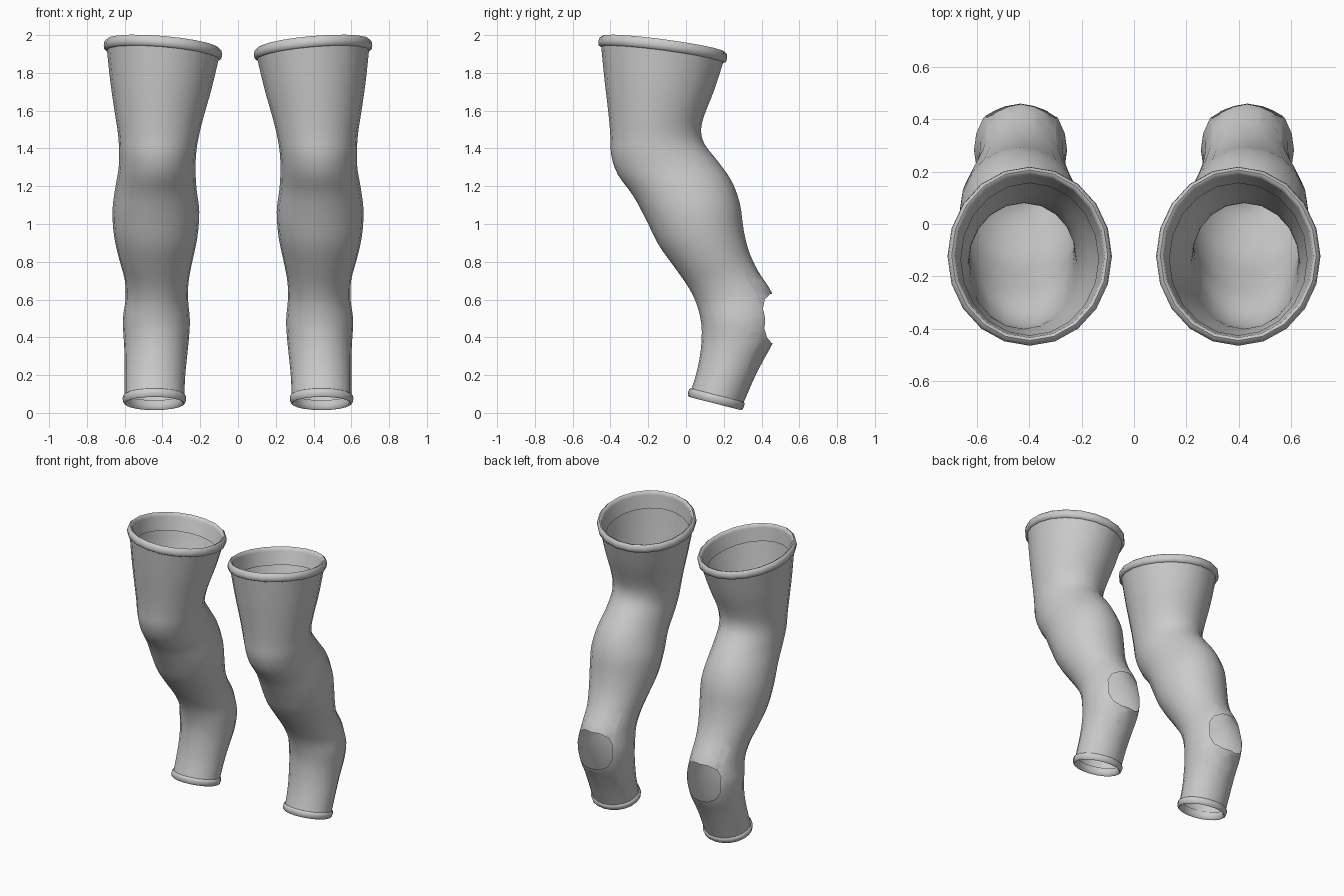
import bpy, bmesh, math
from mathutils import Vector

if "Cube" in bpy.data.objects:
    bpy.data.objects.remove(bpy.data.objects["Cube"])

SEG = 20      # points around the leg
STEPS = 3     # rings between two profile rows

fabric = bpy.data.materials.new("grey_fabric")
fabric.diffuse_color = (0.6, 0.6, 0.6, 1)
fabric.use_nodes = True
fabric.node_tree.nodes["Principled BSDF"].inputs["Base Color"].default_value = fabric.diffuse_color

# Rows: front y, front z, back y, back z, outer x, inner x, sideways tilt
ROWS = [
    (-.45, 1.95, .20, 1.865, .695, .10, .025),
    (-.43, 1.75, .15, 1.71, .675, .14, .015),
    (-.41, 1.58, .095, 1.57, .65, .18, 0),
    (-.40, 1.46, .08, 1.49, .635, .205, 0),
    (-.395, 1.36, .10, 1.42, .63, .22, 0),
    (-.36, 1.26, .17, 1.33, .632, .225, 0),
    (-.28, 1.15, .24, 1.23, .65, .22, 0),
    (-.21, 1.02, .285, 1.11, .665, .205, 0),
    (-.145, .89, .305, .97, .655, .215, 0),
    (-.06, .77, .335, .85, .628, .24, 0),
    (.01, .67, .385, .745, .60, .26, 0),
    (.055, .58, .455, .635, .595, .265, 0),
    (.08, .48, .485, .51, .61, .255, 0),
    (.083, .40, .465, .385, .605, .26, 0),
    (.075, .31, .41, .28, .60, .27, 0),
    (.055, .21, .355, .17, .60, .28, 0),
    (.02, .10, .295, .03, .60, .285, 0),
]


def smooth_rows(rows):
    """Catmull-Rom interpolation of the profile rows."""
    out = []
    for i in range(len(rows) - 1):
        a, b, c, d = (rows[max(0, min(len(rows) - 1, i + k))] for k in (-1, 0, 1, 2))
        for s in range(STEPS):
            t = s / STEPS
            out.append([0.5 * (2 * q + (r - p) * t + (2 * p - 5 * q + 4 * r - u) * t * t
                               + (3 * q - p - 3 * r + u) * t ** 3)
                        for p, q, r, u in zip(a, b, c, d)])
    return out + [rows[-1]]


def ring(row, side, grow=0, lift=0):
    """Tilted ellipse through one profile row, optionally widened and raised."""
    yf, zf, yb, zb, xo, xi, tilt = row
    front, back = Vector((0, yf, zf)), Vector((0, yb, zb))
    mid, half = (front + back) / 2, (back - front) / 2
    half = half.normalized() * (half.length + grow)
    up = Vector((0, -half.z, half.y)).normalized()
    pts = []
    for k in range(SEG):
        a = 2 * math.pi * k / SEG
        p = mid + half * math.sin(a) + up * lift
        x = (xo + xi) / 2 + ((xo - xi) / 2 + grow) * math.cos(a)
        pts.append(Vector((side * x, p.y, p.z + tilt * math.cos(a))))
    return pts


def loft(bm, rings):
    loops = [[bm.verts.new(p) for p in r] for r in rings]
    for a, b in zip(loops, loops[1:]):
        for k in range(SEG):
            n = (k + 1) % SEG
            bm.faces.new((a[k], a[n], b[n], b[k]))


def cut_heel(bm, cx, cz, w, h, count=12):
    """Cut a rounded opening through the back of the heel."""
    pts = []
    for k in range(count):
        c, s = (f(2 * math.pi * (k + .5) / count) for f in (math.cos, math.sin))
        pts.append(Vector((cx + w * math.copysign(abs(c) ** .7, c), 0,
                           cz + h * math.copysign(abs(s) ** .7, s))))
    planes = []
    for p, q in zip(pts, pts[1:] + pts[:1]):
        planes.append((p, Vector((q.z - p.z, 0, p.x - q.x)).normalized()))

    def near(f):
        c = f.calc_center_median()
        return c.y > .31 and .25 < c.z < .75

    for p, n in planes:
        faces = [f for f in bm.faces if near(f)]
        geom = set(faces)
        for f in faces:
            geom.update(f.edges)
            geom.update(f.verts)
        bmesh.ops.bisect_plane(bm, geom=list(geom), dist=1e-5, plane_co=p, plane_no=n)
    hole = [f for f in bm.faces if near(f) and
            all((f.calc_center_median() - p).dot(n) < 0 for p, n in planes)]
    bmesh.ops.delete(bm, geom=hole, context='FACES')


def finish(bm, name, angle):
    bmesh.ops.recalc_face_normals(bm, faces=bm.faces[:])
    mesh = bpy.data.meshes.new(name)
    bm.to_mesh(mesh)
    bm.free()
    mesh.materials.append(fabric)
    ob = bpy.data.objects.new(name, mesh)
    bpy.context.collection.objects.link(ob)
    bpy.ops.object.select_all(action='DESELECT')
    ob.select_set(True)
    bpy.context.view_layer.objects.active = ob
    bpy.ops.object.shade_smooth_by_angle(angle=math.radians(angle))


# Band cross-sections: widening and lift relative to the end row
TOP_BAND = [(0, -.012), (.013, -.006), (.016, .015), (.012, .036), (0, .046),
            (-.012, .04), (-.016, .02), (-.035, -.07)]
BOTTOM_BAND = [(.002, .03), (.009, .025), (.011, .01), (.008, -.008), (0, -.016),
               (-.008, -.01), (-.012, .01), (-.012, .035)]

for side, label in ((-1, "left"), (1, "right")):
    # Fabric tube with open heel
    bm = bmesh.new()
    loft(bm, [ring(r, side) for r in smooth_rows(ROWS)])
    cut_heel(bm, side * .43, .5, .135, .132)
    finish(bm, label + "_stocking", 60)
    # Rolled bands at thigh and ankle
    for part, row, band in (("thigh_band", ROWS[0], TOP_BAND),
                            ("ankle_band", ROWS[-1], BOTTOM_BAND)):
        bm = bmesh.new()
        loft(bm, [ring(row, side, g, l) for g, l in band])
        finish(bm, label + "_" + part, 60)
